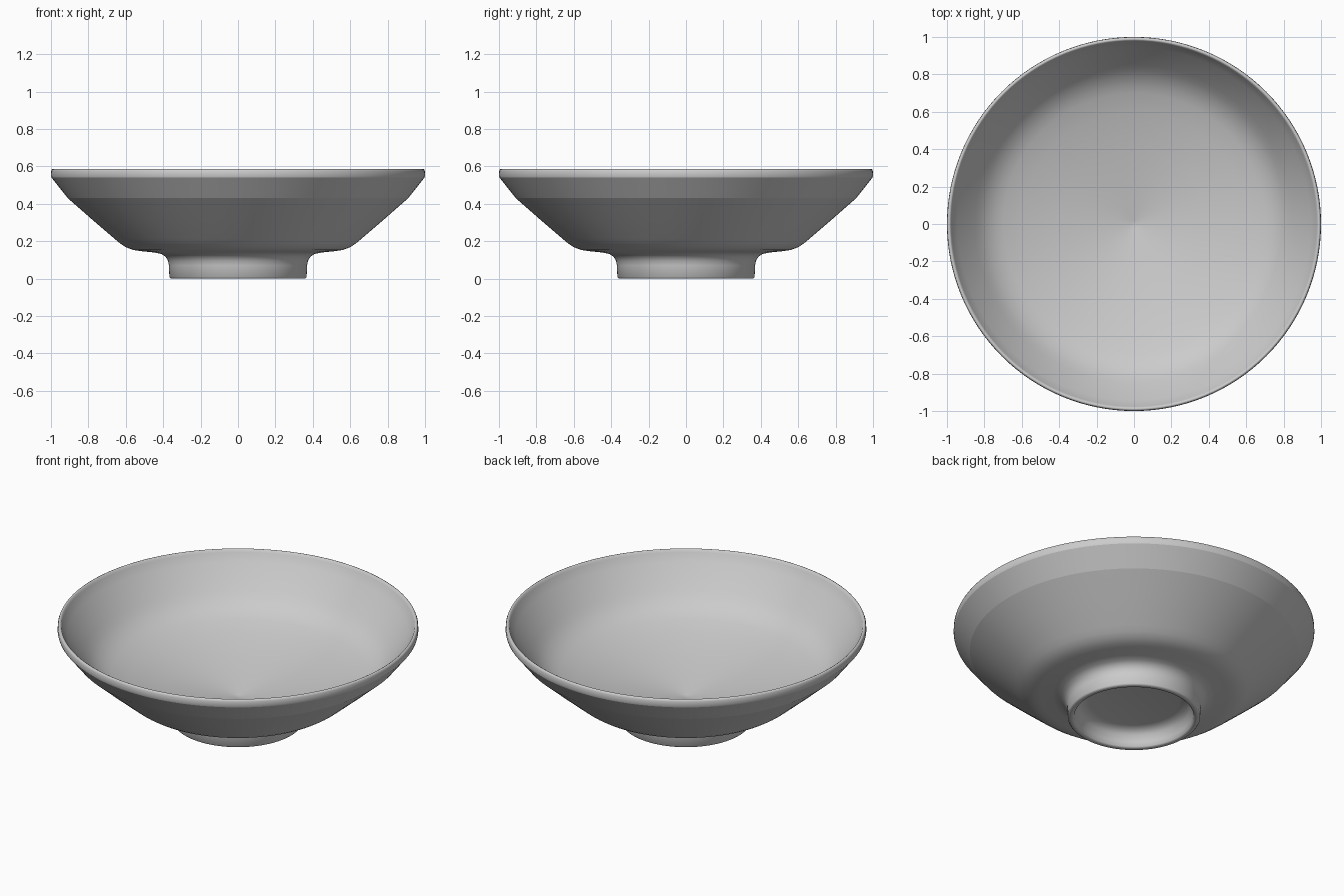
import bpy, bmesh, math

if "Cube" in bpy.data.objects:
    bpy.data.objects.remove(bpy.data.objects["Cube"])

SEGMENTS = 128

# Closed wall section (radius, height, crease), from foot recess centre outward, over the rim, to the inner floor centre
profile = [
    # recess under the foot
    (0.00, 0.10, 0), (0.25, 0.10, 0), (0.285, 0.093, 0), (0.312, 0.07, 0), (0.326, 0.03, 0),
    # foot ring
    (0.332, 0.006, 0), (0.339, 0.0, 0), (0.360, 0.0, 0), (0.367, 0.008, 0), (0.369, 0.07, 0),
    (0.374, 0.095, 0), (0.387, 0.117, 0), (0.41, 0.132, 0), (0.45, 0.140, 0),
    # outer wall
    (0.52, 0.147, 0), (0.56, 0.153, 0), (0.60, 0.168, 0), (0.63, 0.188, 0), (0.66, 0.213, 0),
    (0.78, 0.316, 0), (0.91, 0.43, 1), (0.997, 0.54, 1),
    # rim
    (1.0, 0.55, 0), (0.999, 0.575, 0), (0.995, 0.584, 0), (0.988, 0.587, 0), (0.981, 0.583, 0),
    # inner wall
    (0.976, 0.57, 0), (0.945, 0.525, 0), (0.90, 0.464, 0), (0.85, 0.401, 0), (0.82, 0.367, 0),
    # inner floor, nearly conical
    (0.785, 0.335, 0), (0.74, 0.307, 0), (0.70, 0.290, 0), (0.60, 0.257, 0), (0.40, 0.209, 0),
    (0.20, 0.172, 0), (0.02, 0.143, 0), (0.0, 0.14, 0),
]


def lathe(name, points, segments):
    bm = bmesh.new()
    rings = []
    for r, z, _ in points:
        if r == 0:
            rings.append([bm.verts.new((0, 0, z))] * segments)
        else:
            rings.append([bm.verts.new((r * math.cos(2 * math.pi * i / segments),
                                        r * math.sin(2 * math.pi * i / segments), z))
                          for i in range(segments)])
    for a, b in zip(rings, rings[1:]):
        for i in range(segments):
            j = (i + 1) % segments
            corners = list(dict.fromkeys((a[i], a[j], b[j], b[i])))
            bm.faces.new(corners).smooth = True
    # crisp facet lines on the outer wall
    for ring, (_, _, crease) in zip(rings, points):
        if crease:
            for i in range(segments):
                bm.edges.get((ring[i], ring[(i + 1) % segments])).smooth = False
    bmesh.ops.recalc_face_normals(bm, faces=bm.faces)
    mesh = bpy.data.meshes.new(name)
    bm.to_mesh(mesh)
    bm.free()
    obj = bpy.data.objects.new(name, mesh)
    bpy.context.collection.objects.link(obj)
    return obj


# Footed bowl
lathe("bowl", profile, SEGMENTS)
